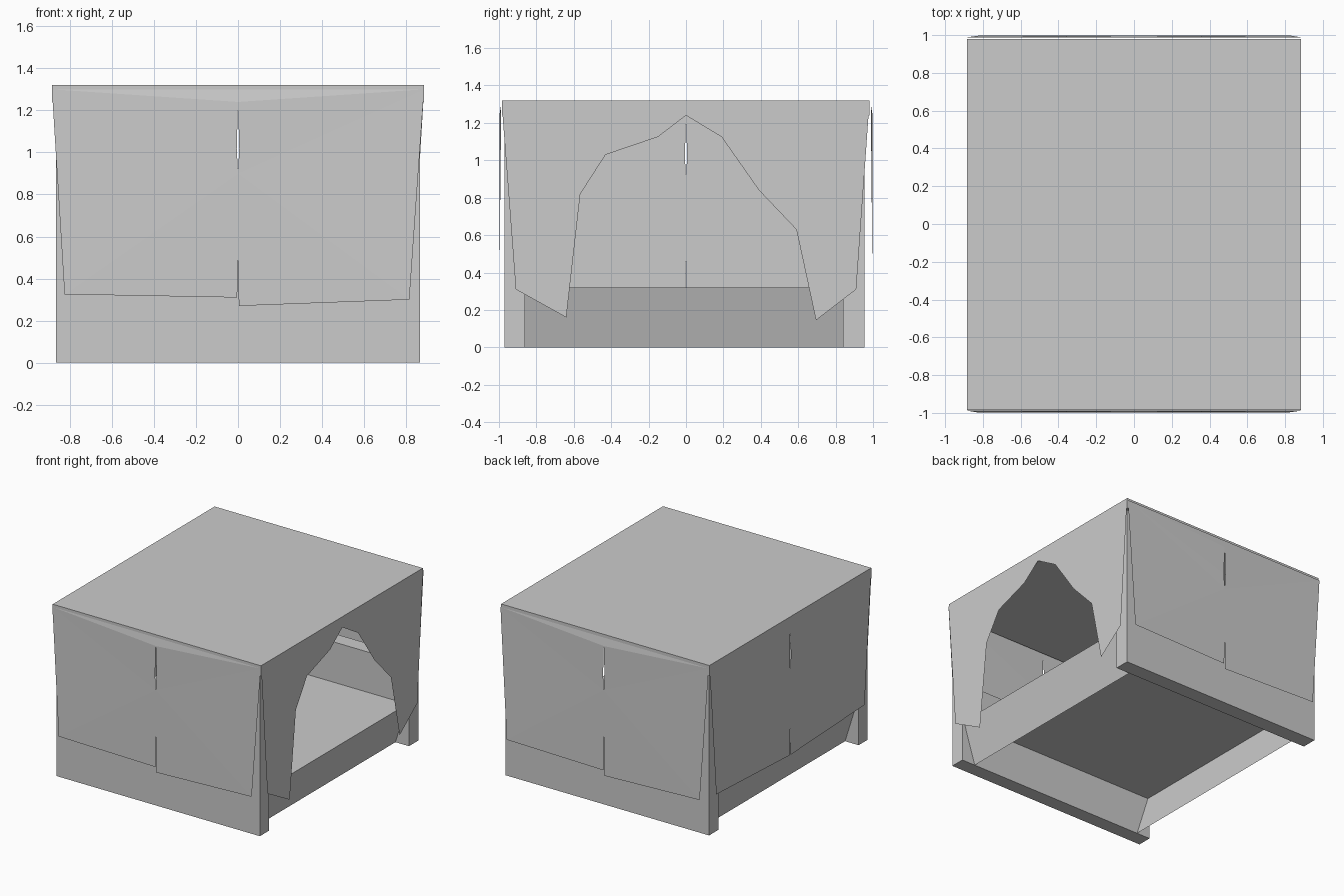
import bpy
import bmesh

cube = bpy.data.objects.get("Cube")
if cube:
    bpy.data.objects.remove(cube, do_unlink=True)

grey = bpy.data.materials.new("plain grey")
grey.use_nodes = True
colour = (0.6, 0.6, 0.6, 1)
grey.diffuse_color = colour
grey.node_tree.nodes["Principled BSDF"].inputs["Base Color"].default_value = colour


def add_object(name, bm):
    bmesh.ops.triangulate(bm, faces=[f for f in bm.faces if len(f.verts) > 4])
    mesh = bpy.data.meshes.new(name)
    bm.to_mesh(mesh)
    bm.free()
    mesh.materials.append(grey)
    obj = bpy.data.objects.new(name, mesh)
    bpy.context.collection.objects.link(obj)
    return obj


def box(name, low, high):
    bm = bmesh.new()
    bmesh.ops.create_cube(bm, size=1)
    for v in bm.verts:
        v.co = [a + (c + 0.5) * (b - a) for a, b, c in zip(low, high, v.co)]
    return add_object(name, bm)


def sheet(name, outline, place):
    """Flat cloth from a 2D outline, set in space by the place function."""
    bm = bmesh.new()
    bm.faces.new([bm.verts.new(place(u, z)) for u, z in outline])
    bmesh.ops.recalc_face_normals(bm, faces=bm.faces)
    return add_object(name, bm)


# Roof slab
TOP, UNDER = 1.32, 1.24
box("roof", (-0.885, -0.985, UNDER), (0.885, 0.98, TOP))

# Corner posts and the low boards across both ends
for end, y0, y1 in (("front", -0.97, -0.86), ("back", 0.84, 0.955)):
    for side, x0, x1 in (("right", -0.865, -0.75), ("left", 0.75, 0.865)):
        box(f"{end}_{side}_post", (x0, y0, 0), (x1, y1, UNDER))
    box(f"{end}_board", (-0.75, y0, 0), (0.75, y1, 0.63))

# Platform with rails that lean in towards the ground, open below
bm = bmesh.new()
rows = [[bm.verts.new((x, y, z)) for y in (-0.86, 0.84)]
        for x, z in ((-0.75, 0), (-0.85, 0.32), (0.85, 0.32), (0.75, 0))]
for a, b in zip(rows, rows[1:]):
    bm.faces.new((a[0], b[0], b[1], a[1]))
bmesh.ops.recalc_face_normals(bm, faces=bm.faces)
add_object("platform_and_rails", bm)


# Curtain halves that meet at the middle, parted slightly above and below
def half_curtain(name, sign, wide, narrow, drop_out, drop_in, place):
    outline = [(wide, 1.3), (narrow, drop_out), (0.004, drop_in), (0, 0.56),
               (0, 0.9), (0.006, 1.02), (0, UNDER), (0, 1.3)]
    sheet(name, [(sign * u, z) for u, z in outline], place)


def end_place(sign):
    # The cloth bellies outwards slightly below the roof edge
    return lambda x, z: (x, sign * (0.988 if z > 1.25 else 0.998), z)


for end, sign, lift in (("front", -1, 0), ("back", 1, -0.025)):
    place = end_place(sign)
    half_curtain(f"{end}_curtain_a", sign, 0.885, 0.825, 0.325 + lift, 0.31 + lift, place)
    half_curtain(f"{end}_curtain_b", -sign, 0.885, 0.815, 0.3 + lift, 0.27 + lift, place)

# Closed curtain on the right side
for label, sign in (("front", -1), ("back", 1)):
    half_curtain(f"right_{label}_curtain", sign, 0.98, 0.9, 0.3, 0.26,
                 lambda y, z: (-0.887, y, z))

# Drawn-back curtain on the left side, leaving an arched opening
drawn = [(-0.985, 1.3), (-0.91, 0.31), (-0.64, 0.16), (-0.565, 0.82),
         (-0.43, 1.03), (-0.15, 1.125), (0, UNDER), (0.19, 1.125),
         (0.39, 0.84), (0.59, 0.63), (0.695, 0.145), (0.91, 0.31), (0.98, 1.3)]
sheet("left_drawn_curtain", drawn, lambda y, z: (0.887, y, z))
